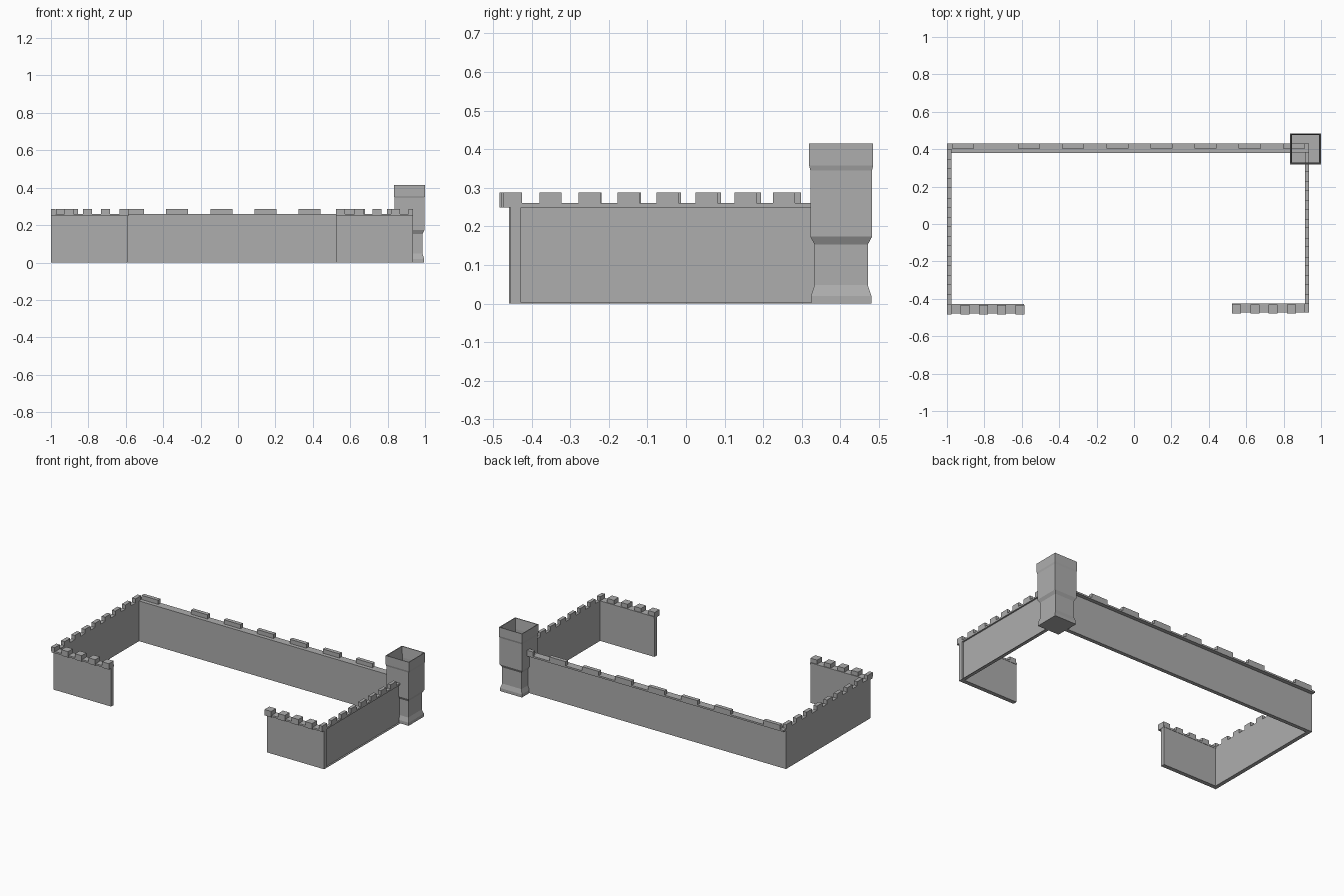
import bpy, bmesh

if "Cube" in bpy.data.objects:
    bpy.data.objects.remove(bpy.data.objects["Cube"])

stone = bpy.data.materials.new("grey_stone")
stone.diffuse_color = (0.42, 0.42, 0.42, 1)
stone.use_nodes = True
stone.node_tree.nodes["Principled BSDF"].inputs["Base Color"].default_value = stone.diffuse_color

LEDGE, TOP, MERLON = 0.249, 0.26, 0.287


def finish(name, bm):
    bmesh.ops.recalc_face_normals(bm, faces=bm.faces)
    me = bpy.data.meshes.new(name)
    bm.to_mesh(me)
    bm.free()
    me.materials.append(stone)
    ob = bpy.data.objects.new(name, me)
    bpy.context.collection.objects.link(ob)
    return ob


def boxes(name, items):
    """One object from boxes given as x0, x1, y0, y1, z0, z1."""
    bm = bmesh.new()
    for x0, x1, y0, y1, z0, z1 in items:
        vs = bmesh.ops.create_cube(bm, size=1)["verts"]
        for v in vs:
            v.co.x = x1 if v.co.x > 0 else x0
            v.co.y = y1 if v.co.y > 0 else y0
            v.co.z = z1 if v.co.z > 0 else z0
    return finish(name, bm)


def square_loft(name, cx, cy, profile):
    """Square rings (half width, height) joined from first to last and capped."""
    bm = bmesh.new()
    rings = [[bm.verts.new((cx + sx * h, cy + sy * h, z))
              for sx, sy in ((-1, -1), (1, -1), (1, 1), (-1, 1))] for h, z in profile]
    for a, b in zip(rings, rings[1:]):
        for i in range(4):
            j = (i + 1) % 4
            bm.faces.new((a[i], a[j], b[j], b[i]))
    bm.faces.new(rings[0][::-1])
    bm.faces.new(rings[-1])
    return finish(name, bm)


# Back wall: thin panel, walkway overhanging outward, long merlons on the outer edge
boxes("back_wall", [(-1, 0.935, 0.38, 0.405, 0, LEDGE)])
boxes("back_walkway", [(-1, 0.935, 0.38, 0.43, LEDGE, TOP)])
starts = [-0.973] + [-0.62 + 0.236 * i for i in range(7)]
boxes("back_merlons", [(x, x + 0.118, 0.405, 0.43, TOP, MERLON) for x in starts])

# Left wall
boxes("left_wall", [(-1, -0.975, -0.459, 0.38, 0, LEDGE)])
boxes("left_walkway", [(-1, -0.975, -0.48, 0.38, LEDGE, TOP)])
boxes("left_merlons", [(-1, -0.975, y, y + 0.057, TOP, MERLON)
                       for y in [-0.38 + 0.1035 * i for i in range(8)]])

# Right wall: panel with a slim outer sill
boxes("right_wall", [(0.914, 0.925, -0.43, 0.40, 0, LEDGE)])
boxes("right_sill", [(0.925, 0.935, -0.43, 0.40, 0, 0.003)])
boxes("right_walkway", [(0.914, 0.935, -0.43, 0.43, LEDGE, TOP)])
boxes("right_merlons", [(0.914, 0.935, y, y + 0.057, TOP, MERLON)
                        for y in [-0.38 + 0.101 * i for i in range(8)]])

# Two short front walls, merlons lapping over the outer walkway edge
for side, x0, x1, first, dy in (("left", -0.975, -0.588, -0.927, -0.004),
                                ("right", 0.525, 0.935, 0.525, 0.0)):
    boxes(f"front_{side}_wall", [(x0, x1, -0.454 + dy, -0.427 + dy, 0, LEDGE)])
    boxes(f"front_{side}_walkway", [(x0, x1, -0.474 + dy, -0.425 + dy, LEDGE, TOP)])
    boxes(f"front_{side}_merlons",
          [(x, x + 0.048, -0.479 + dy, -0.43 + dy, LEDGE, MERLON)
           for x in [first + 0.0975 * i for i in range(4)]])
boxes("corner_merlons", [(-1, -0.975, -0.483, -0.43, TOP, MERLON),
                         (0.912, 0.935, -0.474, -0.425, TOP, MERLON)])

# Corner tower: flared foot, narrow waist, wider hollow head
square_loft("corner_tower", 0.917, 0.402, [
    (0.078, 0), (0.078, 0.02), (0.069, 0.048), (0.069, 0.153), (0.080, 0.173),
    (0.080, 0.345), (0.083, 0.357), (0.083, 0.414),
    (0.078, 0.414), (0.073, 0.345), (0.073, 0.2)])
